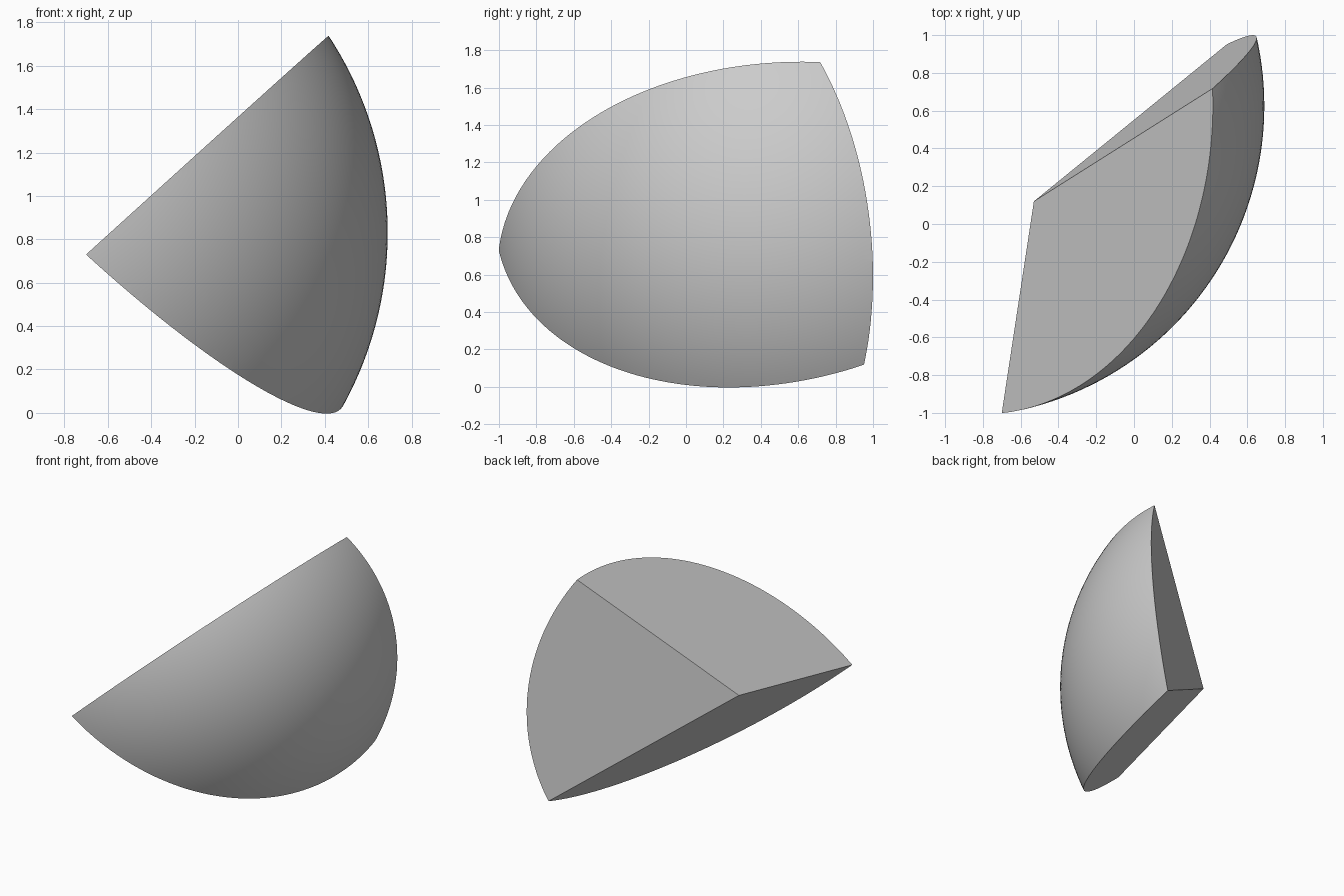
import bpy, bmesh, math
from mathutils import Vector

cube = bpy.data.objects.get("Cube")
if cube:
    bpy.data.objects.remove(cube, do_unlink=True)

# Plain grey material
grey = bpy.data.materials.new("plain grey")
grey.use_nodes = True
colour = (0.6, 0.6, 0.6, 1)
grey.diffuse_color = colour
grey.node_tree.nodes["Principled BSDF"].inputs["Base Color"].default_value = colour

# Ball the wedge is cut from, and the corners of the cut
centre, radius = Vector((-0.96, 0.625, 0.83)), 1.65
apex = Vector((-0.53, 0.12, 0.88))
top = Vector((0.42, 0.72, 1.74))
front = Vector((-0.70, -1.0, 0.73))
back = Vector((0.49, 0.95, 0.12))

bm = bmesh.new()
bmesh.ops.create_uvsphere(bm, u_segments=192, v_segments=96, radius=radius)
bmesh.ops.translate(bm, verts=bm.verts, vec=centre)
for face in bm.faces:
    face.smooth = True

# Slice with three planes through the apex, capping each cut flat
for a, b, inside in ((top, front, back), (front, back, top), (back, top, front)):
    normal = (a - apex).cross(b - apex).normalized()
    if normal.dot(inside - apex) > 0:
        normal.negate()
    cut = bmesh.ops.bisect_plane(
        bm, geom=bm.verts[:] + bm.edges[:] + bm.faces[:], dist=1e-5,
        plane_co=apex, plane_no=normal, clear_outer=True)
    rim = [e for e in bm.edges if e.is_boundary]
    for face in bmesh.ops.holes_fill(bm, edges=rim, sides=0)["faces"]:
        face.smooth = False
bmesh.ops.recalc_face_normals(bm, faces=bm.faces)

mesh = bpy.data.meshes.new("ball_wedge")
bm.to_mesh(mesh)
bm.free()
mesh.materials.append(grey)
wedge = bpy.data.objects.new("ball_wedge", mesh)
bpy.context.collection.objects.link(wedge)

# Smooth ball surface with crisp cut edges
bpy.ops.object.select_all(action='DESELECT')
wedge.select_set(True)
bpy.context.view_layer.objects.active = wedge
bpy.ops.object.shade_smooth_by_angle(angle=math.radians(30))
